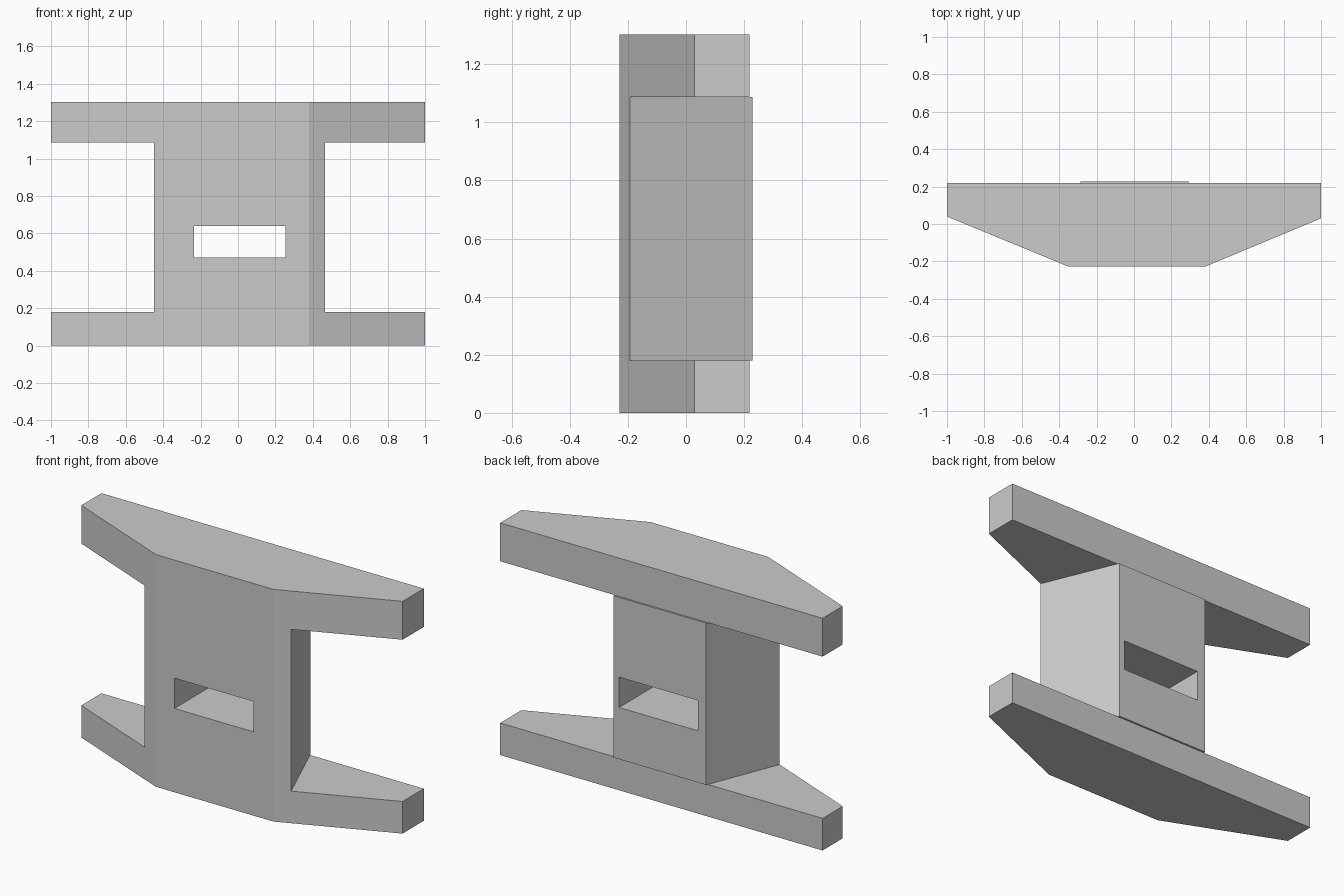
import bpy
import bmesh

cube = bpy.data.objects.get("Cube")
if cube:
    bpy.data.objects.remove(cube, do_unlink=True)

grey = bpy.data.materials.new("light grey")
grey.use_nodes = True
colour = (0.6, 0.6, 0.6, 1)
grey.diffuse_color = colour
grey.node_tree.nodes["Principled BSDF"].inputs["Base Color"].default_value = colour


def prism(name, outline, bottom, top):
    """Extrude a plan outline between two heights."""
    bm = bmesh.new()
    base = bm.faces.new([bm.verts.new((x, y, bottom)) for x, y in outline])
    new = bmesh.ops.extrude_face_region(bm, geom=[base])["geom"]
    for v in new:
        if isinstance(v, bmesh.types.BMVert):
            v.co.z = top
    bmesh.ops.recalc_face_normals(bm, faces=bm.faces)
    mesh = bpy.data.meshes.new(name)
    bm.to_mesh(mesh)
    bm.free()
    mesh.materials.append(grey)
    ob = bpy.data.objects.new(name, mesh)
    bpy.context.collection.objects.link(ob)
    return ob


def combine(target, tool, operation):
    """Apply a boolean and discard the tool object."""
    mod = target.modifiers.new(operation, "BOOLEAN")
    mod.operation, mod.object, mod.solver = operation, tool, "EXACT"
    bpy.context.view_layer.objects.active = target
    bpy.ops.object.modifier_apply(modifier=mod.name)
    bpy.data.objects.remove(tool, do_unlink=True)


FRONT, BACK, REAR = -0.228, 0.218, 0.228
HEIGHT, LOW, HIGH = 1.302, 0.18, 1.087

# Flanges: long bars with chamfered front corners
flange = [(-1, BACK), (-1, 0.04), (-0.35, FRONT), (0.38, FRONT), (1, 0.03), (1, BACK)]
body = prism("bracket_body", flange, 0, LOW)
upper = prism("upper_flange", flange, HIGH, HEIGHT)

# Web: tapers toward the back and stands slightly proud of the flanges there
web = prism("web", [
    (-0.45, FRONT + 0.1 * (0.04 - FRONT) / 0.65), (-0.35, FRONT), (0.38, FRONT),
    (0.465, FRONT + 0.085 * (0.03 - FRONT) / 0.62), (0.29, REAR), (-0.285, REAR),
], LOW, HIGH)
combine(body, web, "UNION")
combine(body, upper, "UNION")

# Rectangular slot straight through the web
slot = prism("slot_cutter", [(-0.235, -1), (0.255, -1), (0.255, 1), (-0.235, 1)], 0.47, 0.64)
combine(body, slot, "DIFFERENCE")
